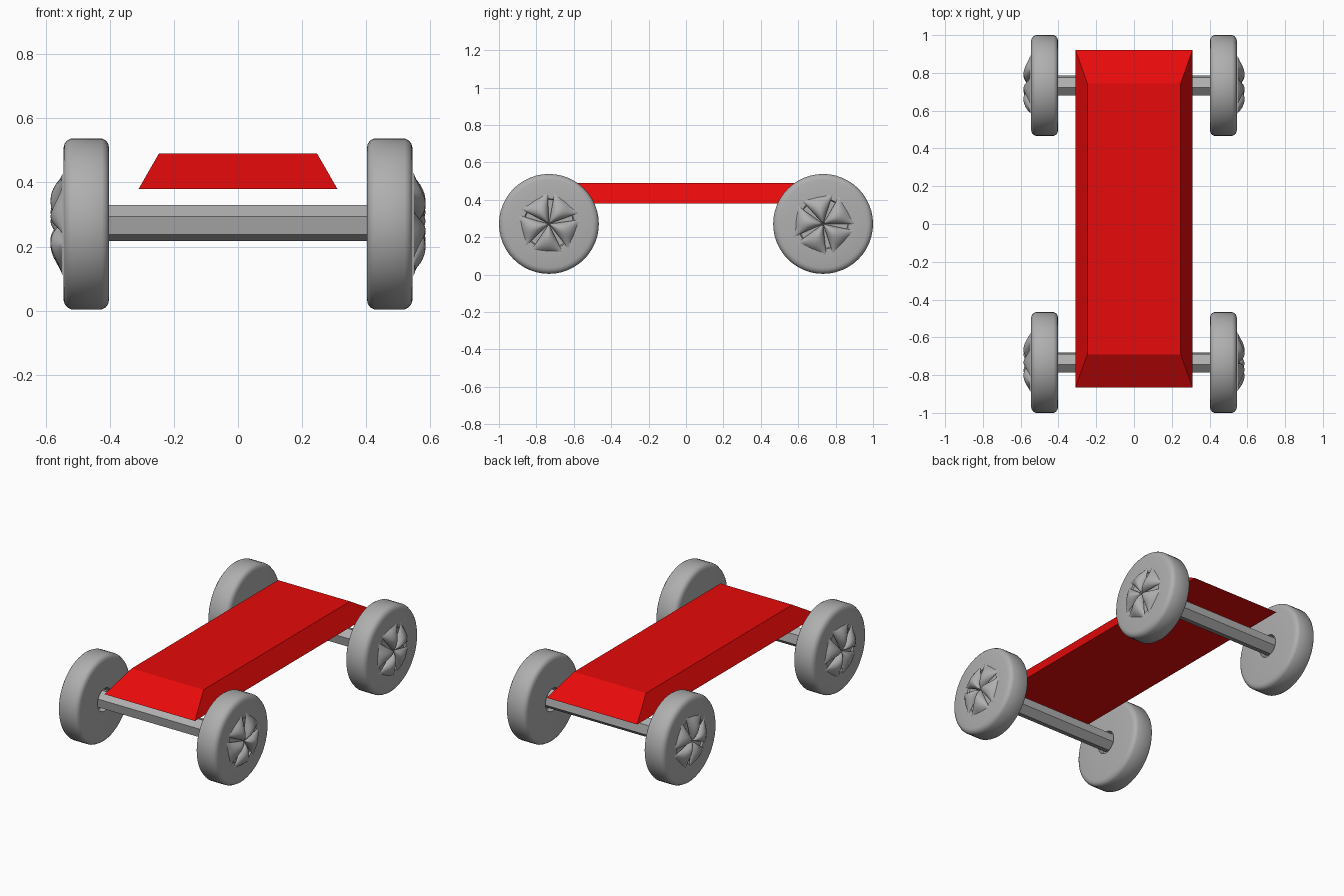
import bpy, bmesh, math
from math import sin, cos, pi

if "Cube" in bpy.data.objects:
    bpy.data.objects.remove(bpy.data.objects["Cube"])


def material(name, rgb):
    m = bpy.data.materials.new(name)
    m.diffuse_color = (*rgb, 1)
    m.use_nodes = True
    m.node_tree.nodes["Principled BSDF"].inputs["Base Color"].default_value = m.diffuse_color
    return m


RED = material("red paint", (0.8, 0.003, 0.003))
GREY = material("grey metal", (0.43, 0.43, 0.43))


def finish(name, bm, mat, smooth=False):
    me = bpy.data.meshes.new(name)
    bm.to_mesh(me)
    bm.free()
    ob = bpy.data.objects.new(name, me)
    bpy.context.collection.objects.link(ob)
    me.materials.append(mat)
    if smooth:
        bpy.ops.object.select_all(action='DESELECT')
        ob.select_set(True)
        bpy.context.view_layer.objects.active = ob
        bpy.ops.object.shade_smooth_by_angle(angle=math.radians(50))
    return ob


def loft(bm, rings):
    """Closed skin through equal-length rings, with end caps."""
    vs = [[bm.verts.new(p) for p in r] for r in rings]
    n = len(vs[0])
    for a, b in zip(vs, vs[1:]):
        for i in range(n):
            j = (i + 1) % n
            bm.faces.new((a[i], a[j], b[j], b[i]))
    bm.faces.new(vs[0])
    bm.faces.new(vs[-1])
    bmesh.ops.recalc_face_normals(bm, faces=bm.faces)


def rect(x, y0, y1, z):
    return [(-x, y0, z), (x, y0, z), (x, y1, z), (-x, y1, z)]


# Body: tapered slab
bm = bmesh.new()
loft(bm, [rect(0.31, -0.865, 0.922, 0.38), rect(0.247, -0.69, 0.745, 0.49)])
finish("body", bm, RED)


def circle(x, r, y, z, n, start=0.0):
    return [(x, y - r * cos(start + 2 * pi * i / n),
             z + r * sin(start + 2 * pi * i / n)) for i in range(n)]


ZC = 0.271


# Axles: six-sided bars
def axle(name, y):
    bm = bmesh.new()
    loft(bm, [circle(x, 0.057, y, ZC + 0.003, 6, math.radians(20)) for x in (-0.44, 0.44)])
    finish(name, bm, GREY)


# Wheels: lathe profile as (x, radius), axle hole inside and shallow hub recess outside
PROFILE = [(0.44, 0.02), (0.44, 0.07), (0.402, 0.07), (0.402, 0.235), (0.405, 0.25),
           (0.412, 0.26), (0.425, 0.267), (0.52, 0.267), (0.533, 0.26), (0.541, 0.25),
           (0.545, 0.235), (0.545, 0.135), (0.535, 0.13), (0.535, 0.02)]


def wheel(name, side, y):
    bm = bmesh.new()
    loft(bm, [circle(side * x, r, y, ZC, 48) for x, r in PROFILE])
    finish(name, bm, GREY, True)


# Hub: five puffed wedges meeting at the centre with pointed outer corners
def hub(name, side, y, phase):
    bm = bmesh.new()
    nu, nv = 12, 12
    for k in range(5):
        mid = math.radians(phase + 72 * k)
        grid = []
        for i in range(nu + 1):
            u = 0.02 + 0.98 * i / nu
            row = []
            for j in range(nv + 1):
                v = -cos(pi * j / nv)
                a = mid + 0.52 * v
                r = 0.145 * u * (1 + 0.16 * u * abs(v) ** 3)
                puff = max(0, 1 - v * v) ** 0.6 * max(0, sin(pi * u)) ** 0.7
                row.append(bm.verts.new((side * (0.547 + 0.038 * puff),
                                         y + r * cos(a), ZC + r * sin(a))))
            grid.append(row)
        for i in range(nu):
            for j in range(nv):
                q = [grid[i][j], grid[i + 1][j], grid[i + 1][j + 1], grid[i][j + 1]]
                bm.faces.new(q if side > 0 else q[::-1])
    finish(name, bm, GREY, True)


for end, y, phases in (("front", -0.733, (50, 90)), ("back", 0.733, (30, 30))):
    axle(end + "_axle", y)
    for label, side, phase in (("right", 1, phases[0]), ("left", -1, phases[1])):
        wheel(f"{end}_{label}_wheel", side, y)
        hub(f"{end}_{label}_hub", side, y, phase)
